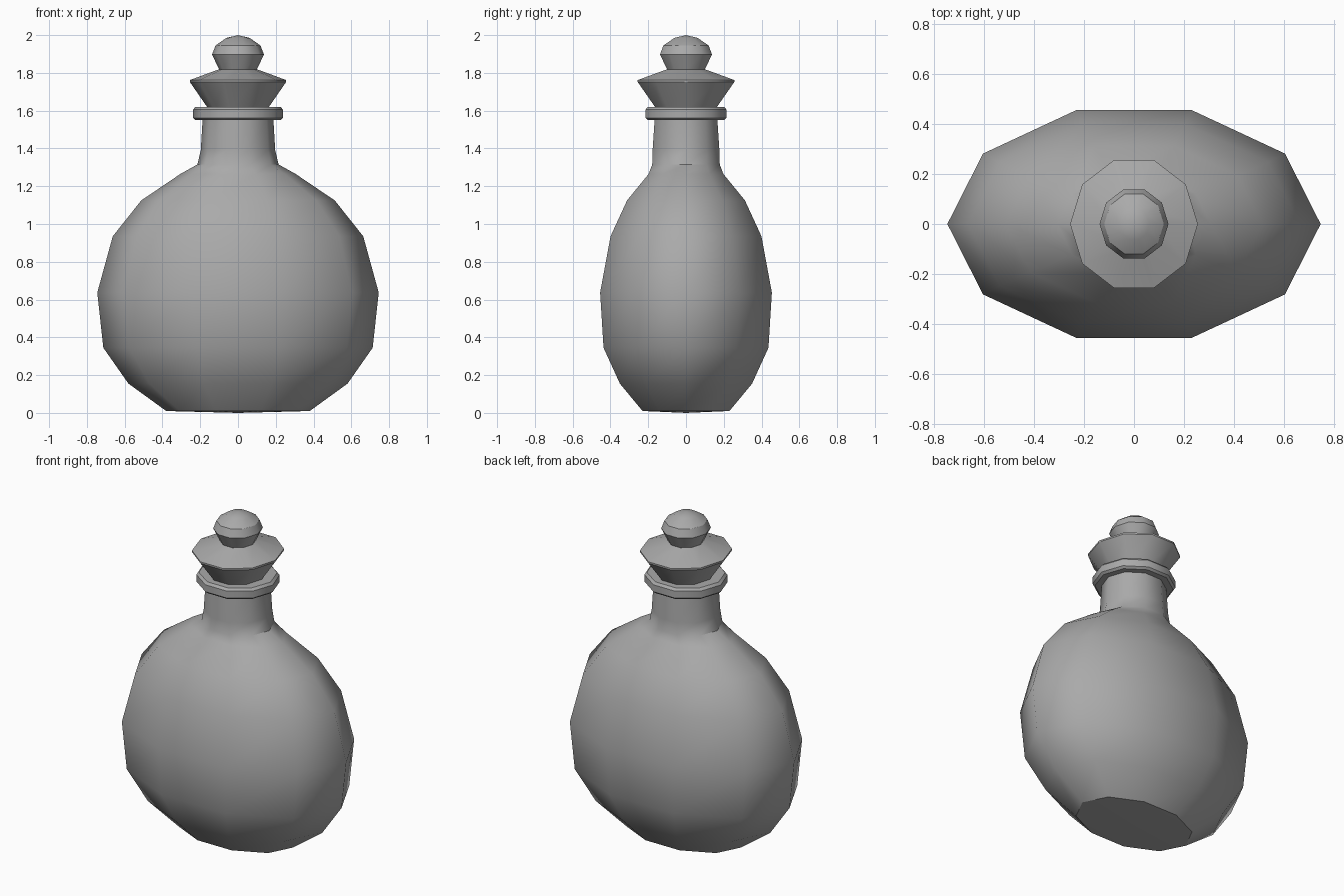
import bpy
import bmesh
from math import cos, sin, pi

cube = bpy.data.objects.get("Cube")
if cube:
    bpy.data.objects.remove(cube)

SIDES = 10
grey = bpy.data.materials.new("grey")
grey.use_nodes = True
colour = (0.4, 0.4, 0.4, 1)
grey.diffuse_color = colour
grey.node_tree.nodes["Principled BSDF"].inputs["Base Color"].default_value = colour


def turned_part(name, profile, sharp=(), side_sharp=()):
    """Elliptical lathe; profile rows are (z, x radius, y radius).
    A zero radius becomes a pole. Rings listed in sharp get hard edges,
    those in side_sharp only beside the x tips."""
    bm = bmesh.new()
    rings = []
    for z, rx, ry in profile:
        if rx == 0:
            rings.append([bm.verts.new((0, 0, z))])
        else:
            angles = [2 * pi * i / SIDES for i in range(SIDES)]
            rings.append([bm.verts.new((rx * cos(a), ry * sin(a), z)) for a in angles])
    for low, high in zip(rings, rings[1:]):
        for i in range(SIDES):
            j = (i + 1) % SIDES
            loop = [low[i % len(low)], low[j % len(low)],
                    high[j % len(high)], high[i % len(high)]]
            bm.faces.new(list(dict.fromkeys(loop)))
    for f in bm.faces:
        f.smooth = True
    for k in (*sharp, *side_sharp):
        for i in range(SIDES):
            if k in sharp or i % (SIDES // 2) in (0, SIDES // 2 - 1):
                edge = bm.edges.get((rings[k][i], rings[k][(i + 1) % SIDES]))
                edge.smooth = False
    bmesh.ops.recalc_face_normals(bm, faces=bm.faces)
    mesh = bpy.data.meshes.new(name)
    bm.to_mesh(mesh)
    bm.free()
    mesh.materials.append(grey)
    obj = bpy.data.objects.new(name, mesh)
    bpy.context.collection.objects.link(obj)
    return obj


# Flattened flask with its neck
turned_part("flask_body", [
    (0, 0, 0), (0.01, 0.38, 0.242), (0.155, 0.58, 0.368), (0.345, 0.713, 0.459),
    (0.637, 0.745, 0.478), (0.935, 0.663, 0.42), (1.125, 0.512, 0.328),
    (1.265, 0.305, 0.208), (1.315, 0.215, 0.188), (1.39, 0.197, 0.186),
    (1.56, 0.187, 0.174)], sharp=[1], side_sharp=[8])

# Lip around the mouth
turned_part("neck_collar", [
    (1.55, 0, 0), (1.55, 0.225, 0.213), (1.562, 0.239, 0.226),
    (1.605, 0.239, 0.226), (1.62, 0.225, 0.213), (1.62, 0, 0)],
    sharp=[1, 2, 3, 4])

# Flared stopper
turned_part("stopper_flange", [
    (1.6, 0, 0), (1.6, 0.15, 0.158), (1.752, 0.255, 0.269),
    (1.762, 0.255, 0.269), (1.82, 0.098, 0.103), (1.82, 0, 0)],
    sharp=[1, 2, 3, 4])

# Rounded knob on the stopper
turned_part("stopper_knob", [
    (1.815, 0, 0), (1.815, 0.098, 0.103), (1.897, 0.1375, 0.1446),
    (1.945, 0.119, 0.126), (1.985, 0.062, 0.065), (2.0, 0, 0)],
    sharp=[1, 2, 3])
